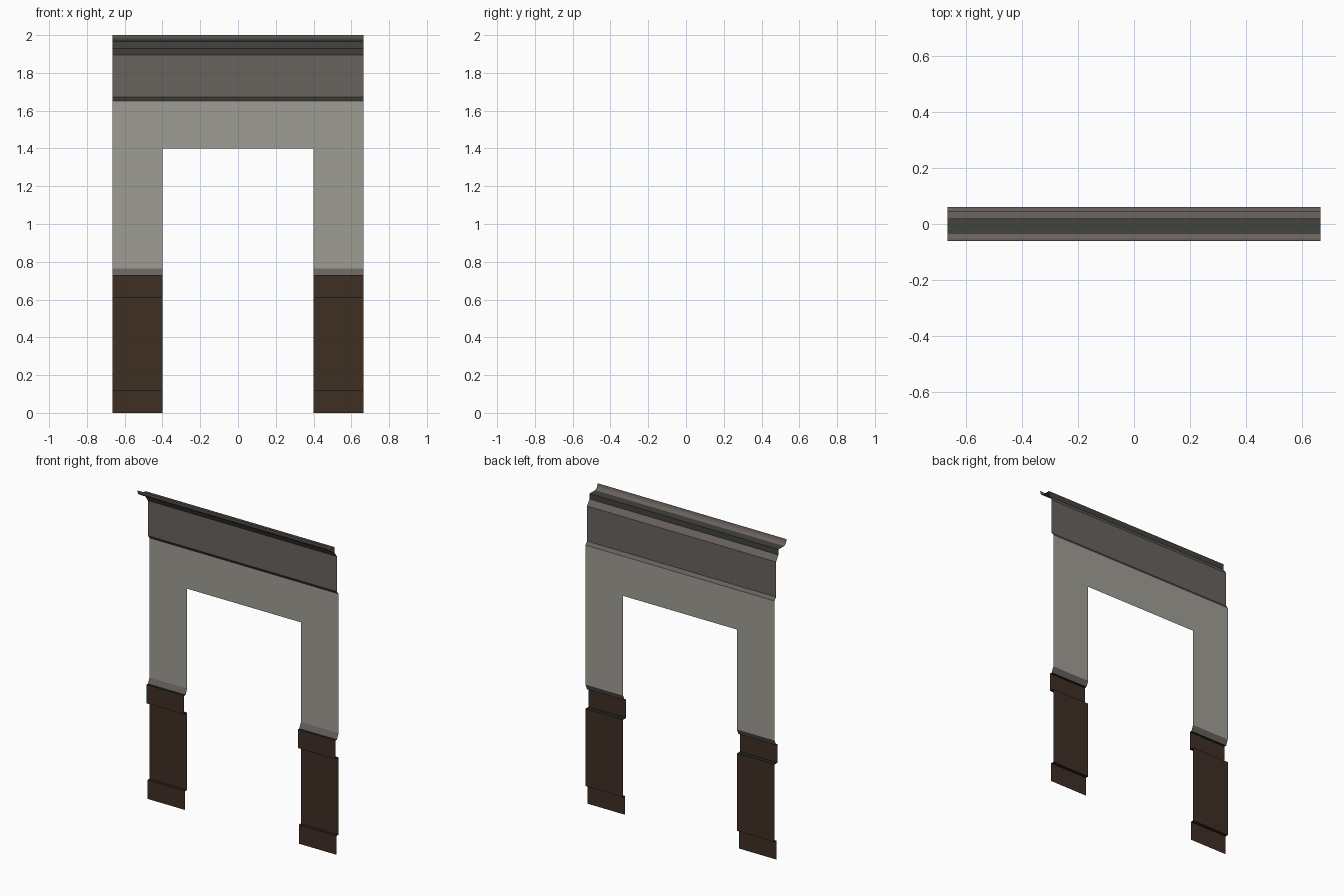
import bpy, math

if "Cube" in bpy.data.objects:
    bpy.data.objects.remove(bpy.data.objects["Cube"])

W, DOOR = 0.665, 0.40        # half width of wall and of doorway


def lin(h):
    out = []
    for i in (0, 2, 4):
        c = int(h[i:i + 2], 16) / 255
        out.append(c / 12.92 if c <= 0.04045 else ((c + 0.055) / 1.055) ** 2.4)
    return (*out, 1.0)


def material(name, h):
    m = bpy.data.materials.new(name)
    m.diffuse_color = lin(h)
    m.use_nodes = True
    m.node_tree.nodes["Principled BSDF"].inputs["Base Color"].default_value = m.diffuse_color
    return m


PLASTER = material("pale_plaster", "9f9e94")
STONE = material("warm_grey_trim", "69635f")
DARK = material("dark_grey_trim", "42423d")
WOOD = material("brown_wood", "3f2e24")
OLIVE = material("dark_olive_ledge", "24251a")


def sheet(name, profile, mats, spans=((-W, W),), smooth=False):
    """Sweep a (y, z) profile, listed bottom to top, along x; one material per segment."""
    used = list(dict.fromkeys(mats))
    verts, faces, idx = [], [], []
    for x0, x1 in spans:
        b = len(verts)
        for y, z in profile:
            verts += [(x0, y, z), (x1, y, z)]
        for i in range(len(profile) - 1):
            k = b + 2 * i
            faces.append((k, k + 1, k + 3, k + 2))
            idx.append(used.index(mats[i]))
    me = bpy.data.meshes.new(name)
    me.from_pydata(verts, [], faces)
    for m in used:
        me.materials.append(m)
    for p, i in zip(me.polygons, idx):
        p.material_index = i
        p.use_smooth = smooth
    ob = bpy.data.objects.new(name, me)
    bpy.context.collection.objects.link(ob)
    return ob


legs = ((-W, -DOOR), (DOOR, W))

# wainscot: skirting, panel, cap rail and sloped grey strip
sheet("wainscot",
      [(0.04, 0), (0.04, 0.12), (0.06, 0.12), (0.06, 0.612), (0.03, 0.612),
       (0.03, 0.73), (0.045, 0.73), (0.06, 0.765)],
      [WOOD, OLIVE, WOOD, OLIVE, WOOD, OLIVE, STONE], legs)

# plaster wall around the doorway
sheet("plaster_sides", [(0.06, 0.765), (0.06, 1.40)], [PLASTER], legs)
sheet("plaster_lintel", [(0.06, 1.40), (0.06, 1.652)], [PLASTER])

# frieze and stepped cornice
sheet("frieze", [(0.06, 1.652), (0.045, 1.672), (0.045, 1.895)], [STONE, STONE])
sheet("cornice_step",
      [(0.045, 1.895), (0.02, 1.93), (0.02, 1.965), (-0.035, 1.965)],
      [STONE, DARK, DARK])

# rounded lip at the top
lip = []
for i in range(7):
    a = math.pi / 2 * i / 6
    lip.append((-0.035 - 0.025 * math.sin(a), 2.0 - 0.035 * math.cos(a)))
sheet("cornice_lip", lip, [STONE] * 6, smooth=True)
